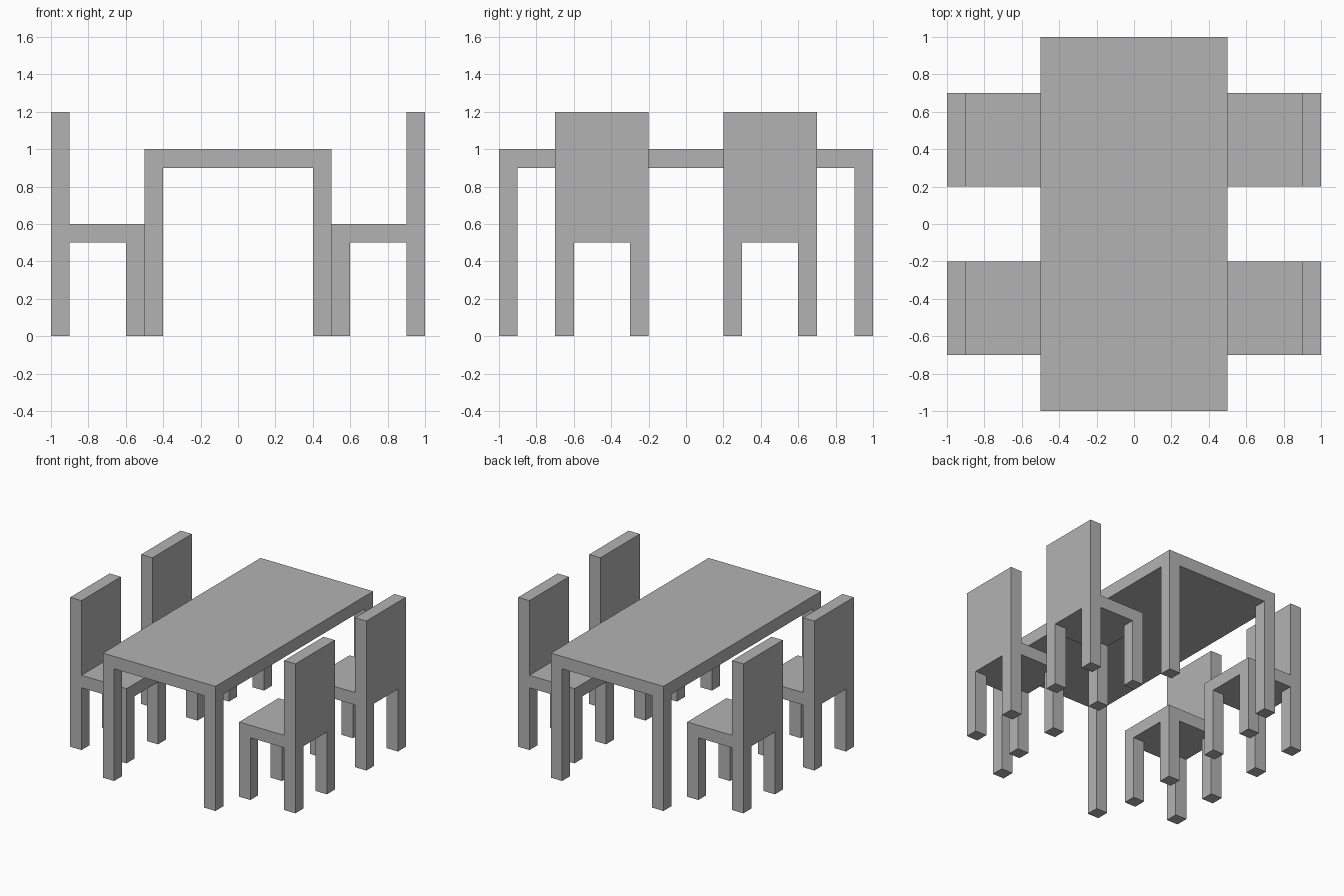
import bpy
import bmesh
from math import radians
from mathutils import Matrix, Vector

cube = bpy.data.objects.get("Cube")
if cube:
    bpy.data.objects.remove(cube, do_unlink=True)

GREY = (0.45, 0.45, 0.45, 1.0)
material = bpy.data.materials.new("plain grey")
material.use_nodes = True
material.diffuse_color = GREY
material.node_tree.nodes["Principled BSDF"].inputs["Base Color"].default_value = GREY

THICK = 0.1  # shared thickness of slabs, legs and backrests


def extrude(bm, faces, height):
    """Pull connected faces up or down, leaving no inner faces behind."""
    result = bmesh.ops.extrude_face_region(bm, geom=faces)
    verts = [v for v in result["geom"] if isinstance(v, bmesh.types.BMVert)]
    bmesh.ops.delete(bm, geom=faces, context="FACES_ONLY")
    bmesh.ops.translate(bm, verts=verts, vec=(0, 0, height))


def furniture_mesh(name, width, depth, top, back_height=0.0):
    """A slab on four corner legs, with an optional backrest on its +x edge."""
    bm = bmesh.new()
    bmesh.ops.create_cube(bm, size=1, matrix=Matrix.Translation((0, 0, top - THICK / 2))
                          @ Matrix.Diagonal((width, depth, THICK, 1)))
    inner_x, inner_y = width / 2 - THICK, depth / 2 - THICK

    # Cut the slab along the inner sides of the legs
    for axis, offset in ((Vector((1, 0, 0)), inner_x), (Vector((0, 1, 0)), inner_y)):
        for side in (-1, 1):
            bmesh.ops.bisect_plane(bm, geom=bm.verts[:] + bm.edges[:] + bm.faces[:],
                                   plane_co=axis * offset * side, plane_no=axis)
    bm.normal_update()

    # Legs
    corners = [f for f in bm.faces if f.normal.z < -0.9
               and abs(f.calc_center_median().x) > inner_x
               and abs(f.calc_center_median().y) > inner_y]
    for face in corners:
        extrude(bm, [face], THICK - top)

    # Backrest
    if back_height:
        bm.normal_update()
        strip = [f for f in bm.faces if f.normal.z > 0.9
                 and f.calc_center_median().x > inner_x]
        extrude(bm, strip, back_height)

    # Join coplanar faces into clean flat surfaces
    bmesh.ops.recalc_face_normals(bm, faces=bm.faces[:])
    bmesh.ops.dissolve_limit(bm, angle_limit=radians(1),
                             verts=bm.verts[:], edges=bm.edges[:])
    mesh = bpy.data.meshes.new(name)
    bm.to_mesh(mesh)
    bm.free()
    mesh.materials.append(material)
    return mesh


def place(name, mesh, x=0.0, y=0.0, turn=0.0):
    obj = bpy.data.objects.new(name, mesh)
    obj.location = (x, y, 0)
    obj.rotation_euler.z = radians(turn)
    bpy.context.collection.objects.link(obj)


# Table
place("table", furniture_mesh("table", 1.0, 2.0, 1.0))

# Four chairs facing the table
chair = furniture_mesh("chair", 0.5, 0.5, 0.6, back_height=0.6)
for side, x, turn in (("left", 0.75, 0), ("right", -0.75, 180)):
    for end, y in (("front", -0.45), ("back", 0.45)):
        place(f"{end}_{side}_chair", chair, x, y, turn)
